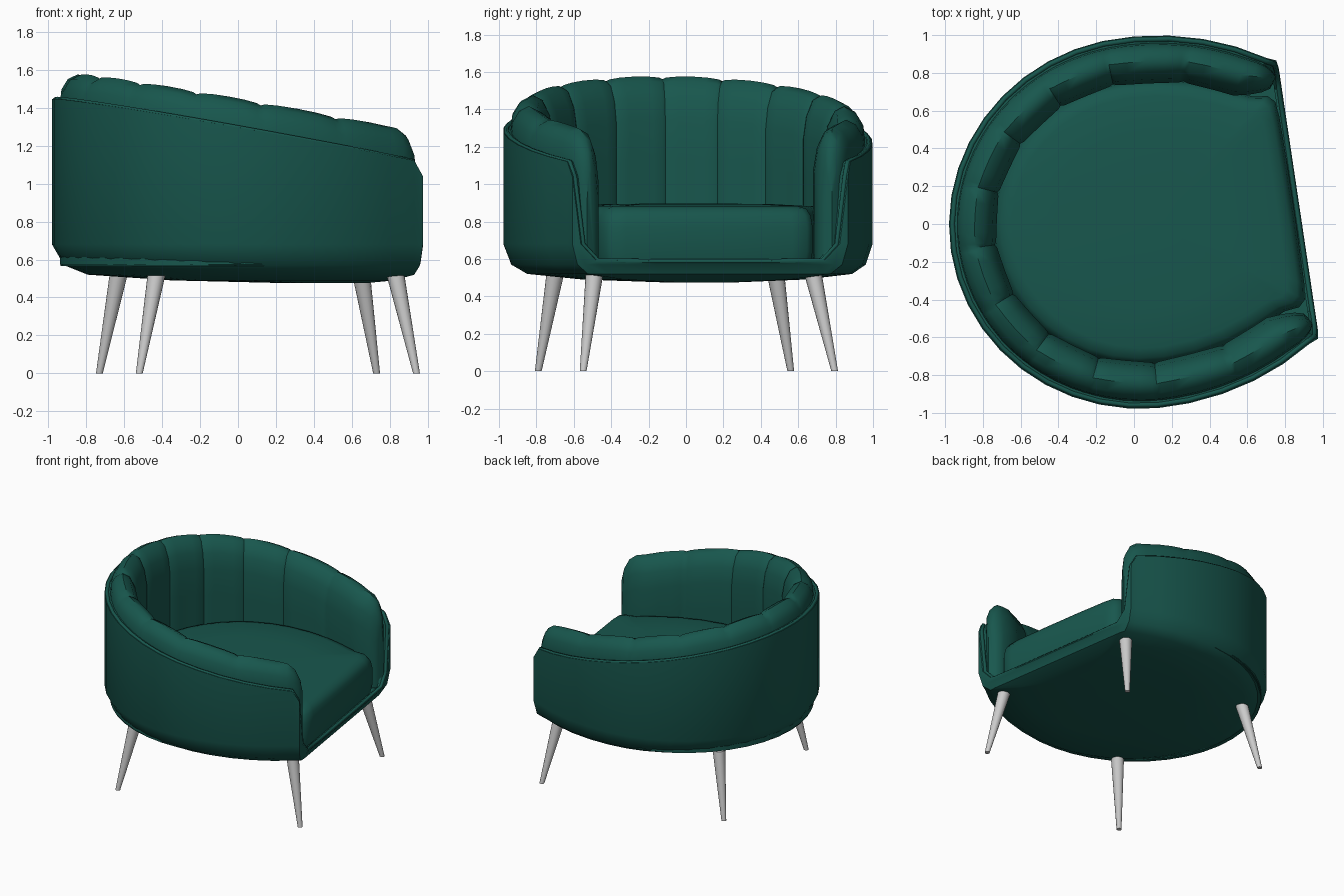
import bpy, bmesh, math
from mathutils import Vector, Matrix

if "Cube" in bpy.data.objects:
    bpy.data.objects.remove(bpy.data.objects["Cube"])

TURN = math.radians(8.5)          # the chair opens toward +x, turned slightly
green = bpy.data.materials.new("green_velvet")
green.diffuse_color = (0.009, 0.095, 0.075, 1)
green.use_nodes = True
green.node_tree.nodes["Principled BSDF"].inputs["Base Color"].default_value = green.diffuse_color


def outline(deg, inset=0.0):
    """Point on the egg-shaped plan, moved inward along its normal."""
    c, s = math.cos(math.radians(deg)), math.sin(math.radians(deg))
    a, b = (1.23 if c > 0 else 1.03), 0.985
    n = Vector((c / a, s / b)).normalized()
    return Vector((0.05 + a * c, b * s)) - n * inset


def rim(u):
    """Sloping height of the shell edge."""
    return 1.27 - 0.18 * u


def loft(name, rings, angle=40):
    """Skin closed rings of equal length and cap both ends."""
    bm = bmesh.new()
    vs = [[bm.verts.new(p) for p in r] for r in rings]
    n = len(rings[0])
    for a, b in zip(vs, vs[1:]):
        for i in range(n):
            j = (i + 1) % n
            bm.faces.new((a[i], a[j], b[j], b[i]))
    bm.faces.new(vs[0])
    bm.faces.new(vs[-1])
    bmesh.ops.recalc_face_normals(bm, faces=bm.faces)
    me = bpy.data.meshes.new(name)
    bm.to_mesh(me)
    bm.free()
    me.shade_smooth()
    me.set_sharp_from_angle(angle=math.radians(angle))
    ob = bpy.data.objects.new(name, me)
    bpy.context.collection.objects.link(ob)
    return ob


def upholster(ob):
    ob.data.materials.append(green)
    ob.rotation_euler.z = TURN
    return ob


# Outer shell: thin wall, low front lip, rounded underside
angles = [51 + 258 * i / 30 for i in range(31)]
loop = [(outline(d), outline(d, 0.045), rim(outline(d).x)) for d in angles]
front = [(0.873, -0.745, 1.04), (0.88, -0.70, 0.68), (0.88, -0.62, 0.595), (0.88, -0.3, 0.59)]
front += [(u, -v, h) for u, v, h in reversed(front)]
loop += [(Vector((u, v)), Vector((u - 0.04, v * 0.95)), h) for u, v, h in front]


def under(scale, z):
    return [(0.6 + (o.x - 0.6) * scale, o.y * scale, min(z, h - 0.01)) for o, i, h in loop]


upholster(loft("outer_shell", [
    [(i.x, i.y, 0.565) for o, i, h in loop],
    [(i.x, i.y, h) for o, i, h in loop],
    [(o.x, o.y, h) for o, i, h in loop],
    under(1, 0.68), under(0.96, 0.57), under(0.88, 0.52), under(0.6, 0.49), under(0.2, 0.475)]))

# Piping along the shell edge
cu = bpy.data.curves.new("shell_piping", 'CURVE')
cu.dimensions = '3D'
cu.bevel_depth = 0.014
cu.bevel_resolution = 1
sp = cu.splines.new('POLY')
sp.points.add(len(loop) - 1)
for p, (o, i, h) in zip(sp.points, loop):
    m = o.lerp(i, 0.4)
    p.co = (m.x, m.y, h - 0.003, 1)
sp.use_cyclic_u = True
piping = bpy.data.objects.new("shell_piping", cu)
bpy.context.collection.objects.link(piping)
upholster(piping)

# Channelled back cushion: roll-topped section swept round the shell
PROFILE = [(0, -0.02), (0.04, 0.06), (0.2, 0.115), (0.45, 0.14),
           (0.7, 0.115), (0.9, 0.03), (1, -0.09), (1, -0.3)]


def section(o, i, drop=0.0, puff=0.0):
    top = rim(o.lerp(i, 0.5).x) - drop + puff
    ring = [(o.x, o.y, 0.575)]
    for p, dz in PROFILE:
        q = o.lerp(i, p)
        ring.append((q.x, q.y, top + dz))
    return ring + [(i.x, i.y, 0.575)]


stations = []
for k in range(-1, 11):
    for s in (0, 0.06, 0.25, 0.5, 0.75, 0.94):
        deg = 72 + 21.6 * (k + s)
        if 55 < deg < 305:
            puff = 0.018 * math.sin(math.pi * s) ** 0.4 if s else 0
            stations.append(section(outline(deg, 0.04), outline(deg, 0.235 + puff), 0, puff))


def arm_end(side):
    """Rounded nose of the cushion: forward step, drop, squeeze."""
    o, i = outline(55.8, 0.04), outline(55.8, 0.25)
    out = []
    for f, drop, sq in ((0.05, 0.0, 0), (0.09, 0.03, 0.008), (0.12, 0.10, 0.025), (0.135, 0.19, 0.05)):
        a = Vector((o.x + f, (o.y - 0.5 * f - sq) * side))
        b = Vector((i.x + 1.7 * f - 0.3 * sq, (i.y - 0.15 * f + sq) * side))
        out.append(section(a, b, drop, 0.015))
    return out


upholster(loft("channelled_back_cushion",
               arm_end(1)[::-1] + stations + arm_end(-1), 50))

# Seat cushion
plan = [outline(60 + 10 * i, 0.23) for i in range(25)]
nose = [(0.72, -0.575), (0.80, -0.565), (0.835, -0.53), (0.845, -0.45), (0.85, -0.15)]
plan += [Vector(p) for p in nose] + [Vector((u, -v)) for u, v in reversed(nose)]
upholster(loft("seat_cushion", [
    [(0.1 + (p.x - 0.1) * s, p.y * s, z) for p in plan]
    for s, z in ((0.98, 0.57), (1, 0.64), (1, 0.77), (0.985, 0.83),
                 (0.95, 0.868), (0.88, 0.882), (0.6, 0.893), (0.2, 0.897))], 50))

# Tapered splayed legs: foot xy, top xy
LEGS = {"front_leg_left": (0.94, -0.55, 0.83, -0.49), "front_leg_right": (0.73, 0.795, 0.65, 0.68),
        "back_leg_left": (-0.52, -0.79, -0.43, -0.70), "back_leg_right": (-0.73, 0.56, -0.63, 0.48)}
for name, (fx, fy, tx, ty) in LEGS.items():
    rings = []
    for x, y, z, r in ((fx, fy, 0, 0.018), (tx, ty, 0.515, 0.047)):
        rings.append([(x + r * math.cos(t * math.pi / 8), y + r * math.sin(t * math.pi / 8), z)
                      for t in range(16)])
    loft(name, rings)
